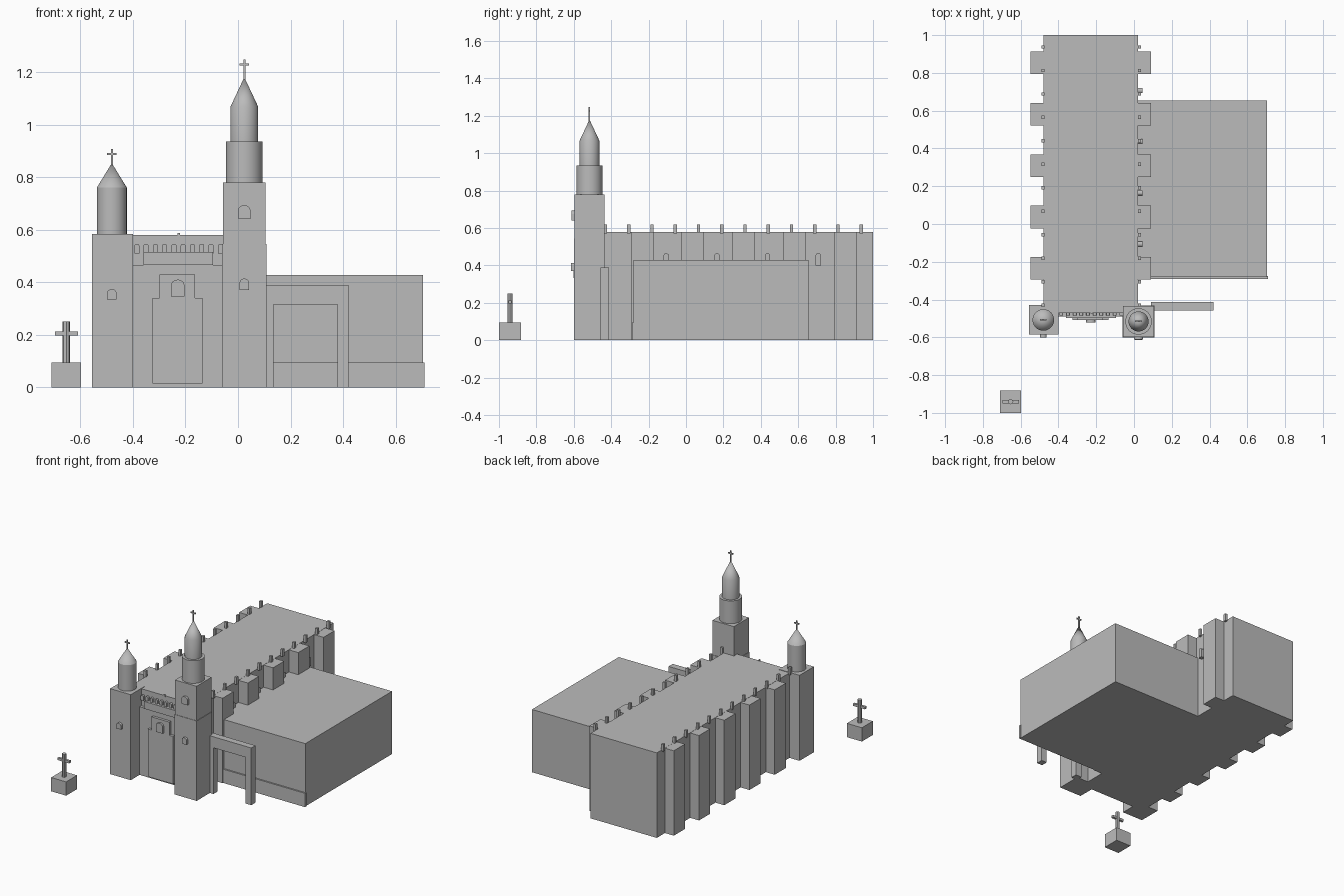
import bpy, math

if "Cube" in bpy.data.objects:
    bpy.data.objects.remove(bpy.data.objects["Cube"])

stone = bpy.data.materials.new("grey_stone")
stone.diffuse_color = (0.5, 0.5, 0.5, 1)
stone.use_nodes = True
stone.node_tree.nodes["Principled BSDF"].inputs["Base Color"].default_value = stone.diffuse_color


def finish(name, verts, faces):
    me = bpy.data.meshes.new(name)
    me.from_pydata(verts, [], faces)
    me.materials.append(stone)
    ob = bpy.data.objects.new(name, me)
    bpy.context.collection.objects.link(ob)
    return ob


def box(name, x0, x1, y0, y1, z0, z1):
    return prism(name, [(x0, z0), (x1, z0), (x1, z1), (x0, z1)], y0, y1)


def prism(name, profile, y0, y1):
    """Extrude an x-z outline (counter-clockwise seen from the front) from y0 to y1."""
    n = len(profile)
    verts = [(x, y0, z) for x, z in profile] + [(x, y1, z) for x, z in profile]
    faces = [tuple(range(n)), tuple(range(2 * n - 1, n - 1, -1))]
    faces += [(i, i + n, (i + 1) % n + n, (i + 1) % n) for i in range(n)]
    return finish(name, verts, faces)


def arch(name, cx, w, z0, z1, y0, y1, rise=0.4):
    """Upright plate with a rounded top."""
    r, h = w / 2, w * rise
    pts = [(cx - r, z0), (cx + r, z0)]
    pts += [(cx + r * math.cos(math.pi * i / 8), z1 - h + h * math.sin(math.pi * i / 8))
            for i in range(9)]
    return prism(name, pts, y0, y1)


def lathe(name, cx, cy, profile, seg=32):
    """Turn (radius, z) points around a vertical axis; radius 0 closes to a point."""
    verts, faces, rings = [], [], []
    for r, z in profile:
        start = len(verts)
        k = seg if r > 0 else 1
        verts += [(cx + r * math.cos(2 * math.pi * i / seg),
                   cy + r * math.sin(2 * math.pi * i / seg), z) for i in range(k)]
        rings.append([start + i % k for i in range(seg)])
    for a, b in zip(rings, rings[1:]):
        for i in range(seg):
            j = (i + 1) % seg
            quad = [a[i], a[j], b[j], b[i]]
            faces.append(tuple(dict.fromkeys(quad)))
    faces.append(tuple(reversed(rings[0])))
    if profile[-1][0] > 0:
        faces.append(tuple(rings[-1]))
    ob = finish(name, verts, faces)
    if seg > 8:
        bpy.ops.object.select_all(action='DESELECT')
        ob.select_set(True)
        bpy.context.view_layer.objects.active = ob
        bpy.ops.object.shade_smooth_by_angle(angle=math.radians(30))
    return ob


def spire_cross(name, cx, cy, z0, z1):
    t = 0.004
    box(name + "_post", cx - t, cx + t, cy - t, cy + t, z0, z1)
    box(name + "_arm", cx - 0.018, cx + 0.018, cy - t, cy + t, z1 - 0.023, z1 - 0.015)


ROOF = 0.58

# nave with buttresses and roof-edge posts on both sides
box("nave", -0.48, 0.02, -0.47, 1.0, 0, ROOF)
for i in range(5):
    cy = 0.853 - 0.272 * i
    box("left_buttress", -0.547, -0.47, cy - 0.06, cy + 0.06, 0, ROOF - 0.001)
    box("right_buttress", 0.01, 0.09, cy - 0.06, cy + 0.06, 0, ROOF - 0.001)
for i in range(12):
    cy = 0.937 - 0.1243 * i
    for cx in (-0.483, 0.028):
        box("roof_post", cx - 0.008, cx + 0.008, cy - 0.009, cy + 0.009, 0.57, 0.62)

# arched windows along the right wall
for i in range(4):
    ob = arch("nave_window", 0, 0.027, 0.40, 0.465, -0.025, 0)
    ob.rotation_euler.z = math.pi / 2
    ob.location = (0.02, 0.707 - 0.271 * i, 0)

# left tower
LX, LY = -0.48, -0.508
box("left_tower", -0.556, -0.40, -0.585, -0.43, 0, 0.583)
lathe("left_turret", LX, LY, [(0.057, 0.58), (0.057, 0.76), (0, 0.853)])
spire_cross("left_cross", LX, LY, 0.84, 0.907)
arch("left_tower_window", LX, 0.035, 0.334, 0.374, -0.602, -0.58)

# right tower
RX, RY = 0.024, -0.516
box("right_tower_base", RX - 0.084, RX + 0.084, RY - 0.084, RY + 0.084, 0, 0.545)
box("right_tower_upper", RX - 0.081, RX + 0.081, RY - 0.081, RY + 0.081, 0.54, 0.78)
lathe("right_drum", RX, RY, [(0.07, 0.775), (0.07, 0.935)])
lathe("right_turret", RX, RY, [(0.053, 0.93), (0.053, 1.067), (0, 1.18)])
spire_cross("right_cross", RX, RY, 1.165, 1.247)
arch("right_tower_low_window", RX, 0.035, 0.37, 0.414, -0.615, -0.59)
arch("right_tower_high_window", RX, 0.046, 0.64, 0.693, -0.612, -0.59)

# facade between the towers
box("facade_wall", -0.41, -0.05, -0.49, -0.46, 0, 0.465)
box("facade_band", -0.36, -0.095, -0.498, -0.46, 0.465, 0.515)
for i in range(10):
    arch("facade_merlon", -0.385 + 0.0353 * i, 0.019, 0.51, 0.546, -0.485, -0.465)
box("facade_crest", -0.23, -0.22, -0.475, -0.465, 0.57, 0.587)
prism("portal", [(-0.325, 0.015), (-0.135, 0.015), (-0.135, 0.34), (-0.163, 0.34),
                 (-0.163, 0.43), (-0.298, 0.43), (-0.298, 0.34), (-0.325, 0.34)],
      -0.508, -0.48)
arch("facade_window", -0.229, 0.05, 0.345, 0.41, -0.522, -0.50)

# side gate
prism("gate", [(0.09, 0), (0.135, 0), (0.135, 0.315), (0.378, 0.315),
               (0.378, 0), (0.42, 0), (0.42, 0.39), (0.09, 0.39)], -0.457, -0.412)

# annex with its front plinth
box("annex", 0.01, 0.704, -0.28, 0.655, 0, 0.428)
box("annex_plinth", 0.02, 0.709, -0.29, -0.275, 0, 0.094)

# free-standing cross on a pedestal
CX, CY = -0.653, -0.941
box("cross_pedestal", -0.71, -0.597, -1.0, -0.882, 0, 0.094)
lathe("cross_post", CX, CY, [(0.014, 0.09), (0.014, 0.25)], seg=8)
box("cross_arm", CX - 0.044, CX + 0.044, CY - 0.008, CY + 0.008, 0.197, 0.213)
